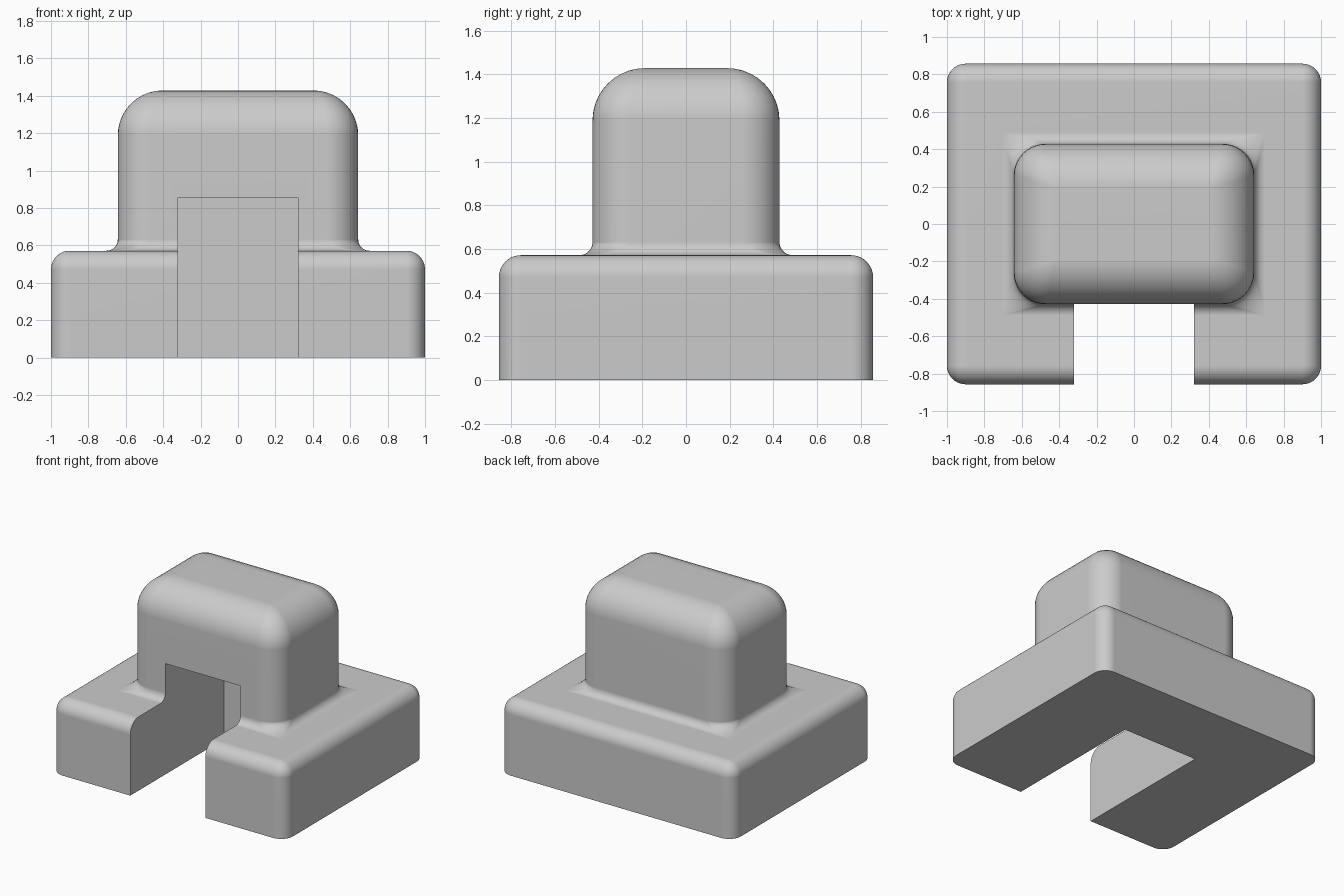
import bpy, bmesh
from math import sin, cos, pi

cube = bpy.data.objects.get("Cube")
if cube:
    bpy.data.objects.remove(cube, do_unlink=True)

U = 1 / 7          # design unit
SEG = 10           # steps per rounded corner

grey = bpy.data.materials.new("light_grey")
grey.use_nodes = True
COLOUR = (0.6, 0.6, 0.6, 1)
grey.diffuse_color = COLOUR
grey.node_tree.nodes["Principled BSDF"].inputs["Base Color"].default_value = COLOUR


def rounded_ring(bm, hx, hy, r, z):
    """Closed loop of vertices around a rounded rectangle."""
    loop = []
    for q, (sx, sy) in enumerate([(1, 1), (-1, 1), (-1, -1), (1, -1)]):
        for i in range(SEG + 1):
            a = (q + i / SEG) * pi / 2
            loop.append(bm.verts.new((sx * (hx - r) + r * cos(a),
                                      sy * (hy - r) + r * sin(a), z)))
    return loop


base_x, base_y, base_z = 7 * U, 6 * U, 4 * U
body_x, body_y, body_z = 4.5 * U, 3 * U, 10 * U
base_r, body_r, top_r, foot_r = 0.1, 0.17, 0.24, 0.06
steps = [i / SEG for i in range(SEG + 1)]
rings = [(base_x, base_y, base_r, 0)]

# Plinth with rounded upper edge
for t in steps:
    d = base_r * (1 - cos(t * pi / 2))
    rings.append((base_x - d, base_y - d, base_r - d,
                  base_z - base_r + base_r * sin(t * pi / 2)))
# Concave foot, square outside and rounded where it meets the body
for t in steps:
    d = foot_r * (1 - sin(t * pi / 2))
    rings.append((body_x + d, body_y + d, body_r * (1 - d / foot_r),
                  base_z + foot_r * (1 - cos(t * pi / 2))))
# Body with broadly rounded top
for t in steps:
    d = top_r * (1 - cos(t * pi / 2))
    rings.append((body_x - d, body_y - d, body_r * (1 - d / top_r),
                  body_z - top_r + top_r * sin(t * pi / 2)))

bm = bmesh.new()
loops = [rounded_ring(bm, *ring) for ring in rings]
for low, high in zip(loops, loops[1:]):
    n = len(low)
    for i in range(n):
        j = (i + 1) % n
        bm.faces.new((low[i], low[j], high[j], high[i]))
bm.faces.new(loops[0][::-1])
bm.faces.new(loops[-1])
bmesh.ops.remove_doubles(bm, verts=bm.verts, dist=1e-5)
bmesh.ops.recalc_face_normals(bm, faces=bm.faces)
mesh = bpy.data.meshes.new("stepped_block")
bm.to_mesh(mesh)
bm.free()
block = bpy.data.objects.new("stepped_block", mesh)
bpy.context.collection.objects.link(block)
mesh.materials.append(grey)

# Slot through the front, open below
bpy.ops.mesh.primitive_cube_add(size=1, location=(0, -3 * U, 2.5 * U))
cutter = bpy.context.object
cutter.name = "slot_cutter"
cutter.scale = (4.5 * U, 10 * U, 7 * U)
cutter.hide_render = True
cutter.data.materials.append(grey)

slot = block.modifiers.new("slot", 'BOOLEAN')
slot.operation = 'DIFFERENCE'
slot.solver = 'EXACT'
slot.object = cutter
bpy.ops.object.select_all(action='DESELECT')
block.select_set(True)
bpy.context.view_layer.objects.active = block
bpy.ops.object.modifier_apply(modifier="slot")
bpy.data.objects.remove(cutter, do_unlink=True)

# Smooth fillets, flat walls
bpy.ops.object.shade_smooth_by_angle(angle=0.6)
weighted = block.modifiers.new("flat_walls", 'WEIGHTED_NORMAL')
weighted.keep_sharp = True
